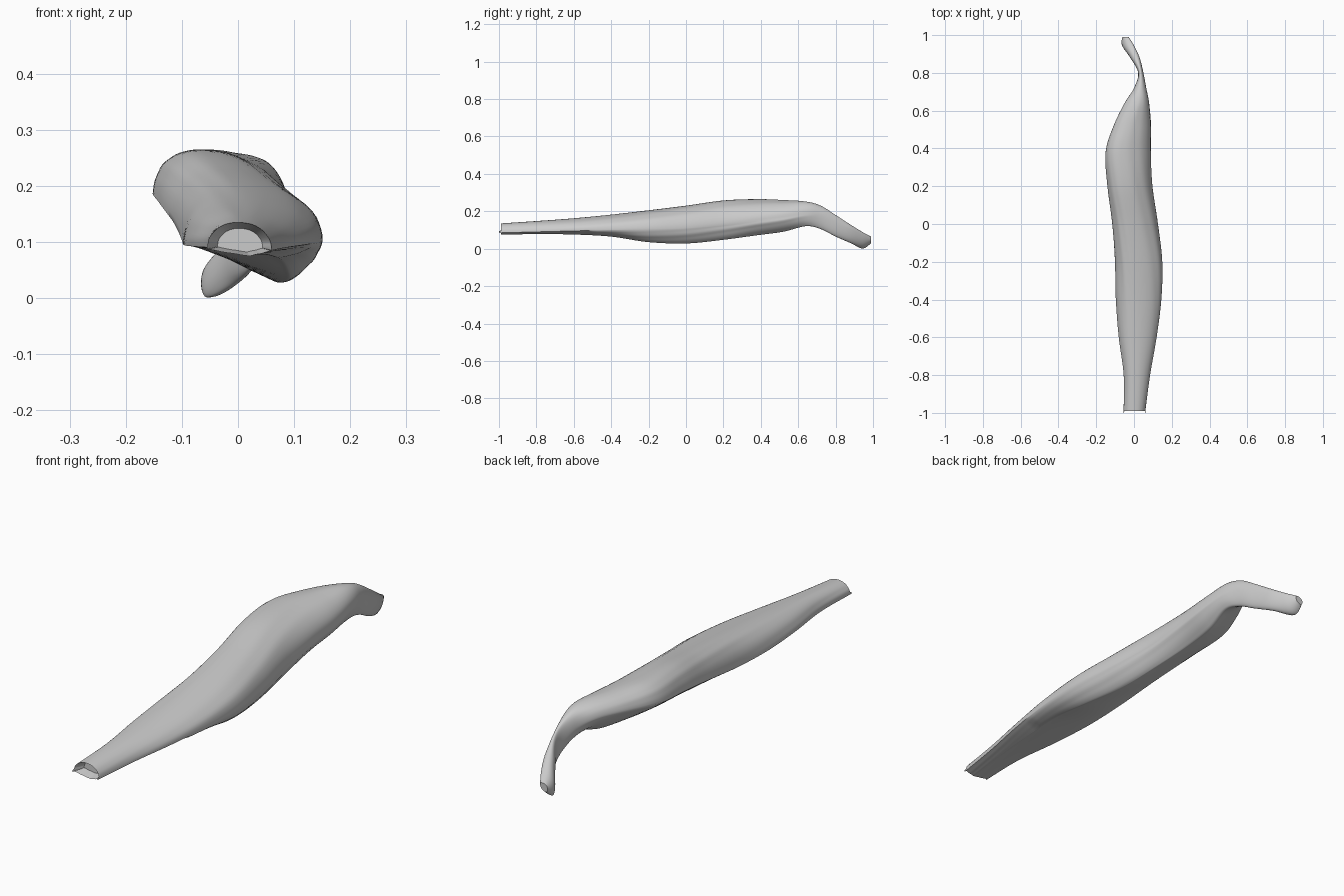
import bpy, bmesh
from math import sin, cos, pi

if "Cube" in bpy.data.objects:
    bpy.data.objects.remove(bpy.data.objects["Cube"])

# Stations: y, then (x, z) of the left, top, right and bottom extremes of the section
S = [
    (-0.99, -.055, .088, .00, .135, .060, .085, .02, .075),
    (-0.80, -.055, .090, .00, .148, .085, .090, .04, .078),
    (-0.60, -.080, .092, .00, .163, .120, .095, .06, .076),
    (-0.40, -.095, .095, .00, .182, .145, .100, .08, .065),
    (-0.20, -.100, .105, -.01, .205, .150, .105, .09, .035),
    (0.00, -.115, .135, -.03, .230, .127, .110, .07, .028),
    (0.20, -.140, .170, -.06, .258, .098, .125, .05, .048),
    (0.38, -.150, .190, -.07, .265, .090, .145, .03, .072),
    (0.52, -.108, .200, -.03, .260, .090, .160, .03, .090),
    (0.64, -.050, .200, .02, .252, .080, .180, .05, .120),
    (0.72, .000, .175, .03, .230, .065, .175, .045, .105),
    (0.80, .022, .120, .035, .180, .050, .130, .030, .065),
    (0.88, -.020, .070, .015, .128, .030, .105, .000, .030),
    (0.945, -.063, .025, -.010, .088, .000, .075, -.054, .001),
    (0.99, -.062, .045, -.035, .064, -.028, .055, -.055, .030),
]
N, STEPS = 64, 8


def spline(a, b, c, d, t):
    return b + .5 * t * (c - a + t * (2*a - 5*b + 4*c - d + t * (3*(b - c) + d - a)))


def section(s):
    """Closed outline of four arcs: full on top, flattened underneath."""
    y, xl, zl, xt, zt, xr, zr, xb, zb = s
    ext = [(xl, zl), (xt, zt), (xr, zr), (xb, zb)]
    stem = min(1, max(0, (y - .55) / .2))
    low = 1.8 * (1 - stem) + stem
    right = (1.8 if y < -.5 else 1.3) * (1 - stem) + stem
    power = [.95, .95, right, low]
    pts, q = [], N // 4
    for k in range(4):
        (x0, z0), (x1, z1) = ext[k], ext[(k + 1) % 4]
        cx, cz = (x1, z0) if k % 2 == 0 else (x0, z1)
        for i in range(q):
            t = i / q * pi / 2
            c, w = max(0, cos(t)) ** power[k], sin(t) ** power[k]
            x = cx + (x0 - cx) * c + (x1 - cx) * w
            z = cz + (z0 - cz) * c + (z1 - cz) * w
            # Fine wrinkles that spiral along the body
            a = 2 * pi * (k * q + i) / N
            r = .008 * (1 - stem) * (sin(9*a + 5*y) + .6 * sin(14*a + 8*y + 1)) * sin(3*y + 2*a)
            mx, mz = (xl + xr) / 2, (zt + zb) / 2
            pts.append((mx + (x - mx) * (1 + r), y, mz + (z - mz) * (1 + r)))
    return pts


# Interpolate the stations into a dense loft
bm = bmesh.new()
rings = []
for i in range(len(S) - 1):
    quad = [S[max(0, i - 1)], S[i], S[i + 1], S[min(len(S) - 1, i + 2)]]
    for j in range(STEPS + (i == len(S) - 2)):
        st = [spline(*v, j / STEPS) for v in zip(*quad)]
        rings.append([bm.verts.new(p) for p in section(st)])
for a, b in zip(rings, rings[1:]):
    for i in range(N):
        j = (i + 1) % N
        bm.faces.new((a[i], a[j], b[j], b[i]))

# Stem tip cap and the recessed broken end at the front
bm.faces.new(rings[-1])
front = bm.faces.new(rings[0])
bmesh.ops.recalc_face_normals(bm, faces=bm.faces[:])
hollow = bmesh.ops.extrude_discrete_faces(bm, faces=[front])["faces"][0]
mid = hollow.calc_center_median()
for v in hollow.verts:
    v.co = mid + (v.co - mid) * .7
    v.co.y += .04
# Flared corners of the broken rim
for i in (0, N // 2):
    for d in (-1, 0, 1):
        rings[0][(i + d) % N].co.y -= .01

mesh = bpy.data.meshes.new("dried_pod")
bm.to_mesh(mesh)
bm.free()
pod = bpy.data.objects.new("dried_pod", mesh)
bpy.context.collection.objects.link(pod)
bpy.context.view_layer.objects.active = pod
pod.select_set(True)
bpy.ops.object.shade_smooth_by_angle(angle=.8)
